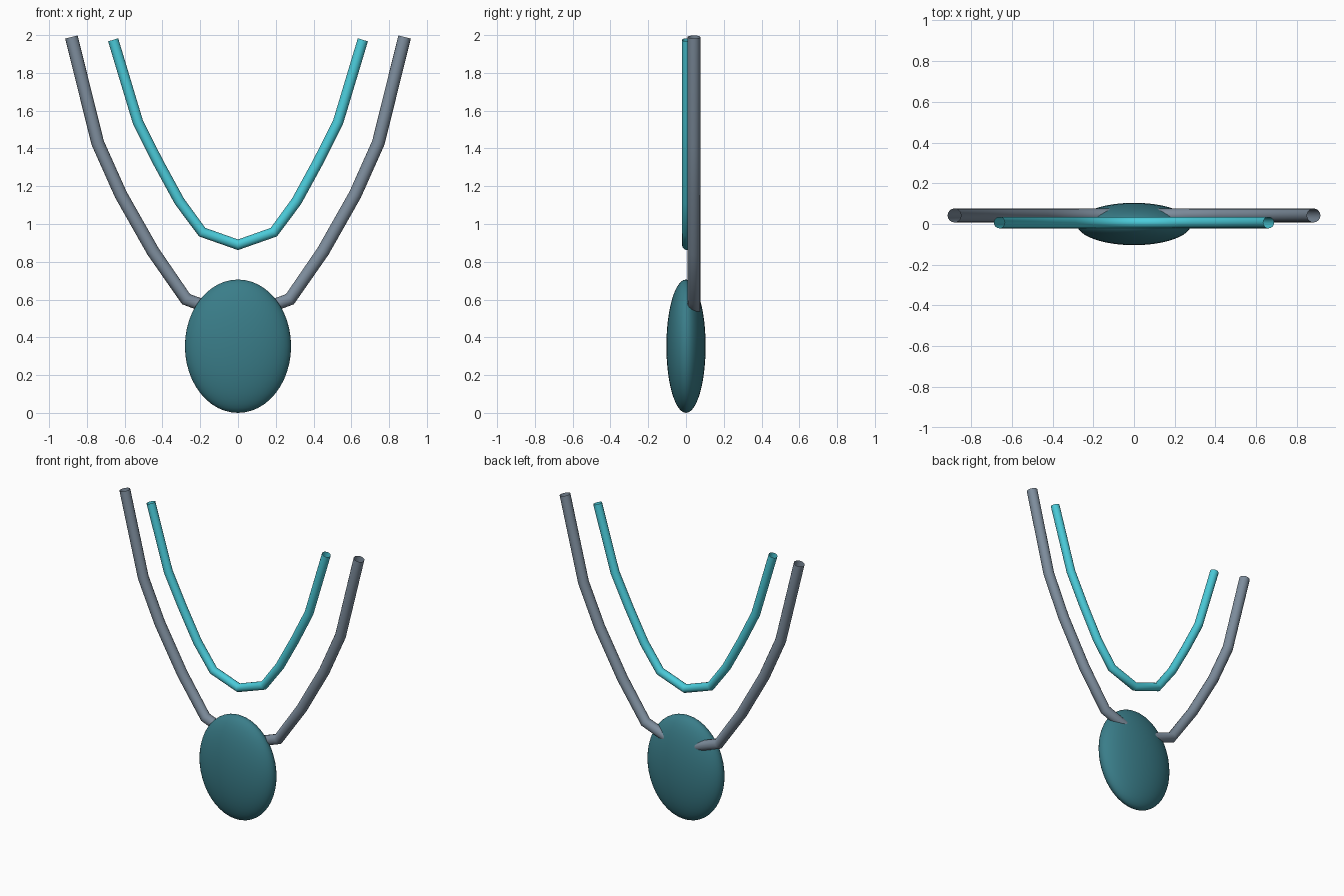
import bpy

if "Cube" in bpy.data.objects:
    bpy.data.objects.remove(bpy.data.objects["Cube"])


def paint(obj, name, rgb):
    mat = bpy.data.materials.new(name)
    mat.diffuse_color = (*rgb, 1)
    mat.use_nodes = True
    mat.node_tree.nodes["Principled BSDF"].inputs["Base Color"].default_value = mat.diffuse_color
    obj.data.materials.append(mat)


def cord(name, half, y, radius, rgb):
    """Open-ended round tube along a path mirrored in x; half runs from the centre outwards."""
    path = [(-x, z) for x, z in reversed(half[1:])] + half
    curve = bpy.data.curves.new(name, 'CURVE')
    curve.dimensions = '3D'
    curve.bevel_depth = radius
    curve.bevel_resolution = 6
    spline = curve.splines.new('POLY')
    spline.points.add(len(path) - 1)
    for p, (x, z) in zip(spline.points, path):
        p.co = (x, y, z, 1)
    obj = bpy.data.objects.new(name, curve)
    bpy.context.collection.objects.link(obj)
    # Turn the curve into a mesh
    bpy.ops.object.select_all(action='DESELECT')
    obj.select_set(True)
    bpy.context.view_layer.objects.active = obj
    bpy.ops.object.convert(target='MESH')
    obj = bpy.context.object
    bpy.ops.object.shade_smooth()
    paint(obj, name + "_colour", rgb)


# Pendant: flattened oval stone
bpy.ops.mesh.primitive_uv_sphere_add(segments=48, ring_count=24, radius=1, location=(0, 0, 0.353))
pendant = bpy.context.object
pendant.name = "pendant"
pendant.scale = (0.281, 0.104, 0.353)
bpy.ops.object.transform_apply(location=False, rotation=False, scale=True)
bpy.ops.object.shade_smooth()
paint(pendant, "pendant_colour", (0.042, 0.205, 0.25))

# Outer cord, passing behind the pendant
cord("outer_cord",
     [(0, 0.50), (0.275, 0.602), (0.45, 0.855), (0.62, 1.155), (0.743, 1.43), (0.882, 1.99)],
     0.042, 0.034, (0.21, 0.27, 0.34))

# Inner cord
cord("inner_cord",
     [(0, 0.89), (0.19, 0.957), (0.31, 1.12), (0.422, 1.325), (0.53, 1.54), (0.661, 1.975)],
     0.007, 0.028, (0.07, 0.6, 0.7))
